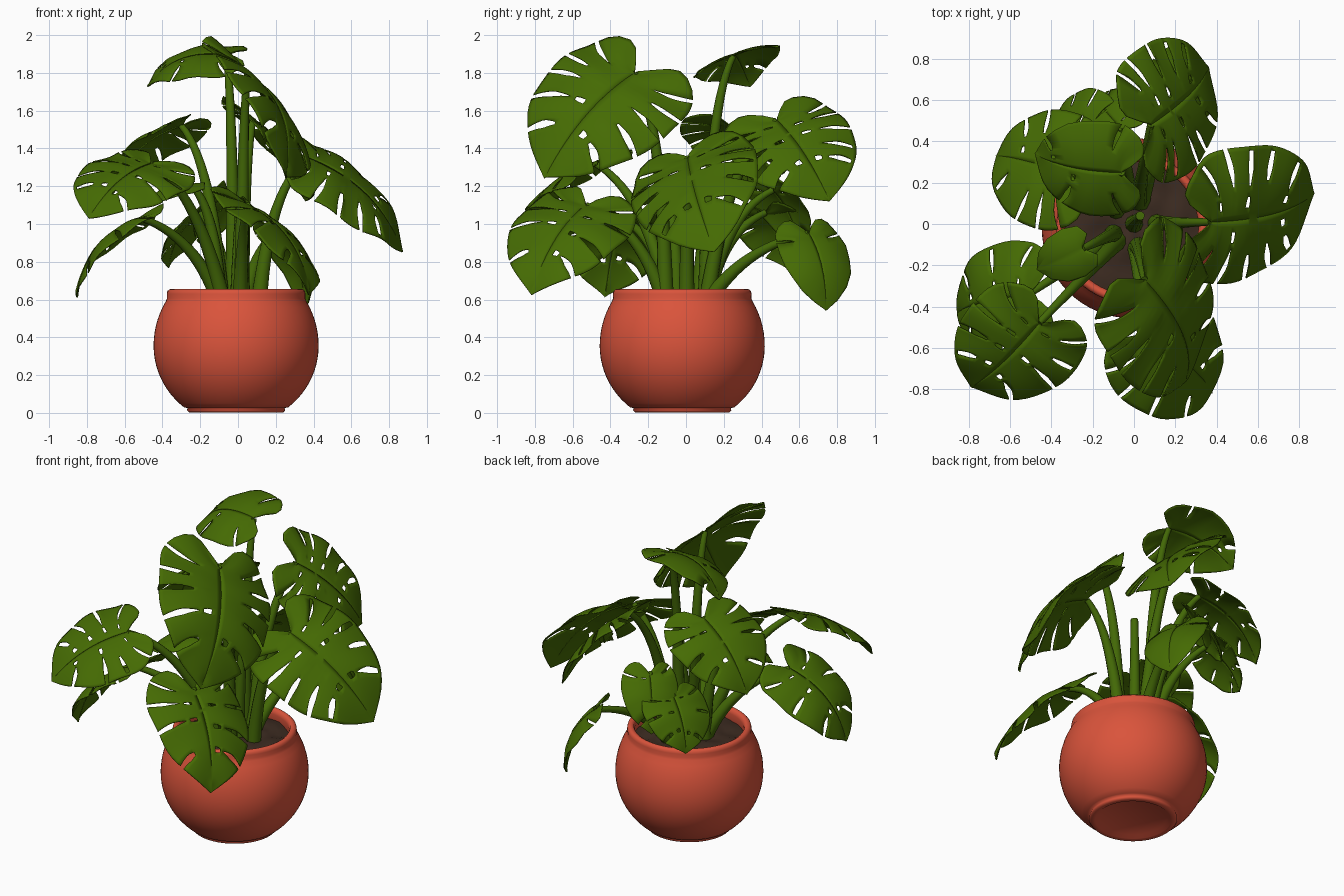
import bpy, bmesh, math, random
from mathutils import Vector, noise

if "Cube" in bpy.data.objects:
    bpy.data.objects.remove(bpy.data.objects["Cube"])

random.seed(4)


def material(name, rgb):
    m = bpy.data.materials.new(name)
    m.diffuse_color = (*rgb, 1)
    m.use_nodes = True
    m.node_tree.nodes["Principled BSDF"].inputs["Base Color"].default_value = m.diffuse_color
    return m


LEAF = material("leaf green", (0.06, 0.147, 0.001))
STEM = material("stem green", (0.056, 0.14, 0.002))
CLAY = material("terracotta", (0.70, 0.088, 0.044))
SOIL = material("soil brown", (0.045, 0.024, 0.015))
CX, CY = -0.01, -0.02


def finish(bm, name, mat):
    bmesh.ops.remove_doubles(bm, verts=bm.verts, dist=0.0004)
    me = bpy.data.meshes.new(name)
    bm.to_mesh(me)
    bm.free()
    me.materials.append(mat)
    for p in me.polygons:
        p.use_smooth = True
    ob = bpy.data.objects.new(name, me)
    bpy.context.collection.objects.link(ob)
    return ob


def lathe(profile, n=64):
    bm = bmesh.new()
    rings = [[bm.verts.new((CX + r * math.cos(2 * math.pi * i / n),
                            CY + r * math.sin(2 * math.pi * i / n), z))
              for i in range(n)] for r, z in profile]
    for a, b in zip(rings, rings[1:]):
        for i in range(n):
            k = (i + 1) % n
            bm.faces.new((a[i], a[k], b[k], b[i]))
    bmesh.ops.remove_doubles(bm, verts=bm.verts, dist=0.0004)
    return bm


# round pot with foot ring, belly, rim and inner wall
belly = []
for i in range(19):
    a = math.radians(-51 + i * 4.6)
    belly.append((0.437 * math.cos(a), 0.355 + (0.42 if a < 0 else 0.45) * math.sin(a)))
profile = ([(0.0001, 0.02), (0.2, 0.02), (0.222, 0.004), (0.25, 0.003), (0.26, 0.014),
            (0.257, 0.026)] + belly +
           [(0.366, 0.607), (0.367, 0.63), (0.364, 0.645), (0.354, 0.654), (0.342, 0.656),
            (0.328, 0.648), (0.322, 0.625), (0.328, 0.58), (0.335, 0.52)])
finish(lathe(profile), "pot", CLAY)

# lumpy soil disc
bm = lathe([(0.0001, 0.6)] + [(0.033 * i, 0.6 - 0.002 * i) for i in range(1, 11)], 40)
for v in bm.verts:
    v.co.z += 0.025 * noise.noise(v.co * 11)
for f in bm.faces:
    f.normal_flip()
finish(bm, "soil", SOIL)

# leaf outline (half): from the notch, round the back lobe, to the tip
EDGE = [(0.015, -0.02), (0.21, -0.2), (0.42, -0.13), (0.53, 0.08),
        (0.54, 0.34), (0.46, 0.61), (0.27, 0.84), (0.0, 1.0)]


def edge_point(s):
    n = len(EDGE) - 1
    i = min(int(s * n), n - 1)
    u = s * n - i
    p0, p1, p2, p3 = (Vector(EDGE[max(0, min(n, i + k))]) for k in (-1, 0, 1, 2))
    return 0.5 * (2 * p1 + (p2 - p0) * u + (2 * p0 - 5 * p1 + 4 * p2 - p3) * u * u
                  + (3 * p1 - p0 - 3 * p2 + p3) * u ** 3)


def blade_point(s, t):
    # side vein sweeping from the midrib out to the margin
    s = max(0, min(1, s))
    m, e = Vector((0, s ** 2.4)), edge_point(s)
    c = Vector((e.x * 0.62, m.y + (e.y - m.y) * 0.08))
    return m * (1 - t) ** 2 + c * 2 * t * (1 - t) + e * t * t


ROWS = 14


def leaf(name, base, tip, normal, width, slits, arch, fold=0.55):
    base, tip = Vector(base), Vector(tip)
    d = tip - base
    size = d.length
    d.normalize()
    n = Vector(normal)
    n = (n - d * n.dot(d)).normalized()
    side = d.cross(n)
    wide = width / 1.08
    bm = bmesh.new()
    phase = random.uniform(0, 6)
    for sign in (-1, 1):
        # columns: (s, slit sign); slit borders spread apart toward the margin
        cols, cuts = [], {}
        marks = [0.34 + 0.46 * (k + random.uniform(-0.2, 0.2)) / max(1, slits - 1)
                 for k in range(slits)]
        last = 0.0
        for k, mk in enumerate(marks + [1.0]):
            for j in range(6):
                cols.append((last + (mk - last) * j / 6 if j else last, 1 if j == 0 and k else 0))
            if k < slits:
                end = ROWS if random.random() < 0.8 else ROWS - 1
                cuts[len(cols)] = (random.choice((5, 6, 7)), end, random.random() < 0.5)
                cols.append((mk, -1))
            last = mk
        cols.append((1.0, 0))
        grid = []
        for s, b in cols:
            line = []
            for j in range(ROWS + 1):
                t = j / ROWS
                gap = 0.004 + 0.011 * min(1, max(0, (t - 0.4) / 0.25)) - 0.02 * max(0, t - 0.7)
                if t < 0.36:
                    gap = 0.015 * math.sin(math.pi * min(1, t / 0.36))
                p = blade_point(s + b * gap, t)
                x, y = p.x, p.y
                z = (arch * 4 * y * (1 - y) * (1 if y > 0 else 0.5) + 0.12 * x - fold * x * x
                     + 0.014 * math.sin(s * 24 + phase) * t)
                line.append(bm.verts.new(base + size * (side * (sign * x * wide) + d * y + n * z)))
            grid.append(line)
        for i in range(len(grid) - 1):
            for j in range(ROWS):
                if i in cuts:
                    start, end, hole = cuts[i]
                    if start <= j < end or (hole and 2 <= j < 4):
                        continue
                q = (grid[i][j], grid[i + 1][j], grid[i + 1][j + 1], grid[i][j + 1])
                bm.faces.new(q if sign > 0 else q[::-1])
    bmesh.ops.remove_doubles(bm, verts=bm.verts, dist=0.0004)
    bmesh.ops.recalc_face_normals(bm, faces=bm.faces)
    ob = finish(bm, name, LEAF)
    mod = ob.modifiers.new("thickness", 'SOLIDIFY')
    mod.thickness = 0.006
    mod.offset = 0


def stalk(name, start, bend, end, r0, r1):
    a, b, c = Vector(start), Vector(bend), Vector(end)
    cu = bpy.data.curves.new(name, 'CURVE')
    cu.dimensions = '3D'
    cu.bevel_depth = 1
    cu.bevel_resolution = 3
    cu.use_fill_caps = True
    sp = cu.splines.new('POLY')
    sp.points.add(14)
    for i, p in enumerate(sp.points):
        t = i / 14
        p.co = (*(a * (1 - t) ** 2 + b * 2 * t * (1 - t) + c * t * t), 1)
        p.radius = r0 + (r1 - r0) * t ** 0.7
    sp.use_smooth = True
    cu.materials.append(STEM)
    ob = bpy.data.objects.new(name, cu)
    bpy.context.collection.objects.link(ob)
    bpy.ops.object.select_all(action='DESELECT')
    ob.select_set(True)
    bpy.context.view_layer.objects.active = ob
    bpy.ops.object.convert(target='MESH')


# name, notch, tip, facing, width ratio, slits per side, arch
LEAVES = [
    ("right", (0.37, 0.01, 1.35), (0.87, 0.15, 0.85), (0.62, -0.35, 0.7), 0.98, 5, 0.12),
    ("upper_front", (0.05, -0.27, 1.8), (0.25, -0.75, 1.24), (0.8, -0.2, 0.5), 1.03, 5, 0.13),
    ("lower_front", (0.05, -0.53, 1.1), (0.38, -0.82, 0.63), (0.75, -0.25, 0.6), 0.98, 4, 0.12),
    ("front_left", (-0.46, -0.48, 1.32), (-0.79, -0.79, 1.03), (-0.05, -0.45, 0.85), 1.12, 4, 0.11),
    ("drooping_left", (-0.51, -0.34, 1.03), (-0.85, -0.43, 0.61), (-0.75, 0, 0.66), 1.0, 3, 0.16),
    ("back_left", (-0.3, 0.24, 1.52), (-0.67, 0.33, 1.16), (-0.6, 0.3, 0.7), 1.12, 4, 0.13),
    ("top", (-0.06, 0.25, 1.89), (-0.48, 0.34, 1.73), (-0.2, -0.3, 0.88), 1.05, 2, 0.16),
    ("back", (0.08, 0.48, 1.55), (0.36, 0.76, 1.12), (0.75, 0.1, 0.6), 1.15, 5, 0.1),
    ("lower_back_left", (-0.2, 0.42, 1.06), (-0.37, 0.53, 0.77), (-0.8, 0.35, 0.5), 1.2, 3, 0.11),
    ("small_back", (-0.06, 0.46, 1.18), (-0.17, 0.6, 0.87), (-0.6, 0.5, 0.5), 0.95, 2, 0.11),
    ("drooping_back", (0.2, 0.65, 0.95), (0.34, 0.74, 0.54), (0.8, 0.35, 0.42), 0.88, 1, 0.15),
    ("small_left", (-0.25, -0.12, 1.21), (-0.47, -0.22, 1.1), (-0.2, -0.2, 0.9), 0.95, 0, 0.1),
]
for name, base, tip, facing, width, slits, arch in LEAVES:
    leaf(name + "_leaf", base, tip, facing, width, slits, arch)
    x, y, z = base
    r = math.hypot(x, y)
    start = (0.11 * x / r, 0.11 * y / r, 0.57)
    bend = (0.45 * x, 0.45 * y, 0.57 + 0.8 * (z - 0.57))
    stalk(name + "_stalk", start, bend, base, 0.046, 0.017)

# unopened shoot in the middle
stalk("young_shoot", (0, 0, 0.57), (0, 0.01, 0.95), (0.03, 0.04, 1.33), 0.045, 0.022)
